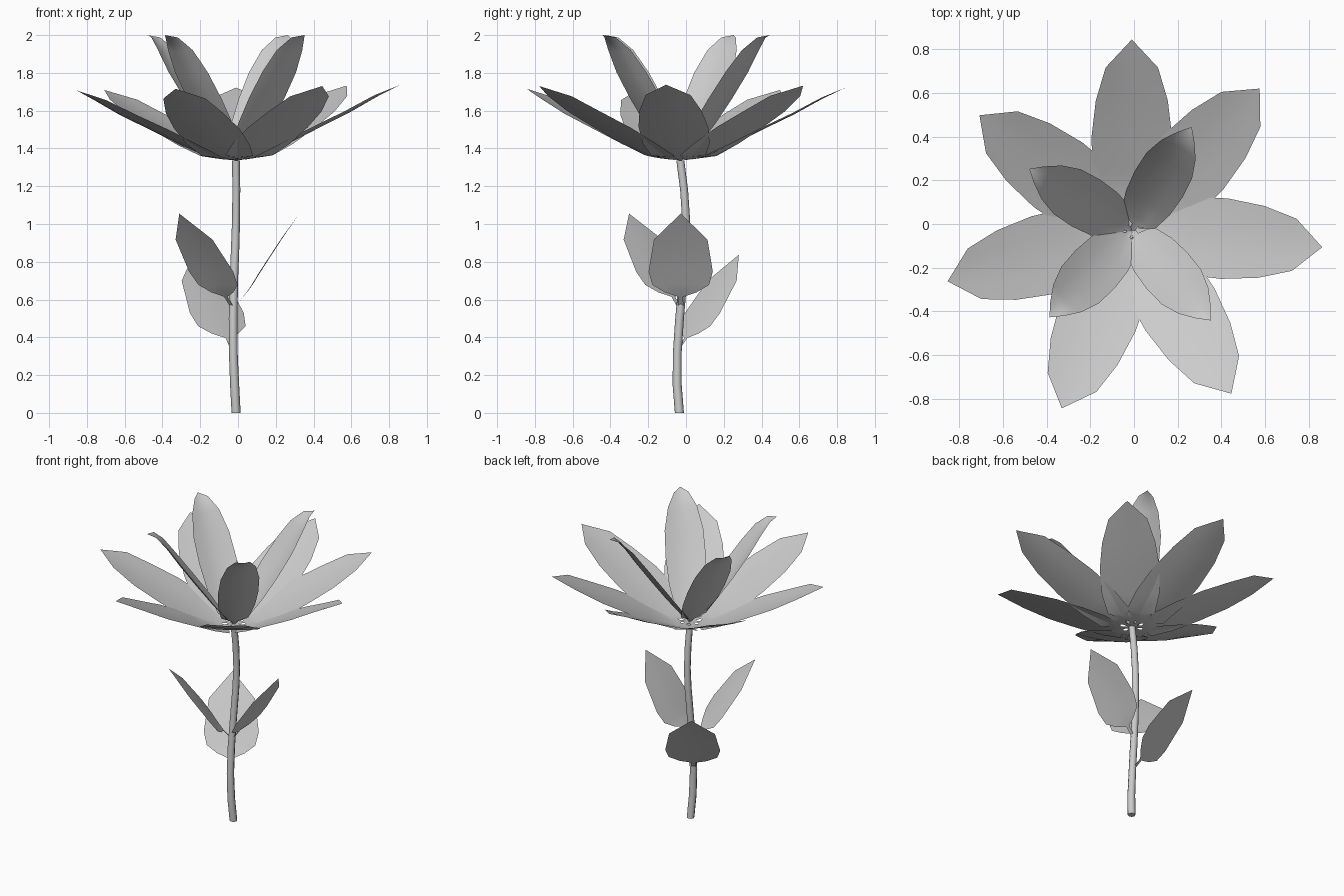
import bpy, bmesh
from math import cos, sin, pi, radians, hypot
from mathutils import Vector

if "Cube" in bpy.data.objects:
    bpy.data.objects.remove(bpy.data.objects["Cube"])


def finish(name, bm, angle):
    me = bpy.data.meshes.new(name)
    bm.to_mesh(me)
    bm.free()
    ob = bpy.data.objects.new(name, me)
    bpy.context.collection.objects.link(ob)
    bpy.ops.object.select_all(action='DESELECT')
    ob.select_set(True)
    bpy.context.view_layer.objects.active = ob
    bpy.ops.object.shade_smooth_by_angle(angle=radians(angle))
    return ob


def blade(name, origin, angle, rows, lift, spread=1.0, tilt=0.0):
    """Cupped sheet: rows of (reach, height, half width), edges raised by lift."""
    bm = bmesh.new()
    a = radians(angle)
    out, side = Vector((cos(a), sin(a), 0)), Vector((-sin(a), cos(a), 0))
    rows = [(r * spread, z + r * tilt, w) for r, z, w in rows]
    widest = max(r[2] for r in rows)
    grid = []
    for i, (r, z, w) in enumerate(rows):
        p, q = rows[max(i - 1, 0)], rows[min(i + 1, len(rows) - 1)]
        dr, dz = q[0] - p[0], q[1] - p[1]
        n = (out * -dz + Vector((0, 0, dr))) / hypot(dr, dz)
        c = Vector(origin) + out * r + Vector((0, 0, z))
        grid.append([bm.verts.new(c + side * w * t + n * lift * t * t * w / widest)
                     for t in (-1, -0.5, 0, 0.5, 1)])
    for lo, hi in zip(grid, grid[1:]):
        for k in range(4):
            bm.faces.new((lo[k], hi[k], hi[k + 1], lo[k + 1]))
    bmesh.ops.remove_doubles(bm, verts=bm.verts[:], dist=0.0005)
    bmesh.ops.recalc_face_normals(bm, faces=bm.faces[:])
    if sum(f.normal.z for f in bm.faces) < 0:
        bmesh.ops.reverse_faces(bm, faces=bm.faces[:])
    return finish(name, bm, 60)


# Stem: gently bent tapered tube
path = [(-.010, -.035, 0, .024), (-.018, -.047, .15, .024), (-.025, -.046, .32, .023),
        (-.026, -.034, .5, .023), (-.022, -.016, .7, .022), (-.014, -.002, .9, .022),
        (-.010, 0, 1.03, .021), (-.009, -.01, 1.18, .021), (-.01, -.03, 1.335, .021)]
bm = bmesh.new()
rings = [[bm.verts.new((x + r * cos(k * pi / 4), y + r * sin(k * pi / 4), z)) for k in range(8)]
         for x, y, z, r in path]
for lo, hi in zip(rings, rings[1:]):
    for k in range(8):
        bm.faces.new((lo[k], lo[(k + 1) % 8], hi[(k + 1) % 8], hi[k]))
bm.faces.new(rings[0][::-1])
bm.faces.new(rings[-1])
finish("stem", bm, 50)

# Flower: seven spreading outer petals and four upright inner petals
outer = [(0, 0, .012), (.06, .005, .015), (.095, .01, .09), (.13, .016, .145),
         (.26, .075, .178), (.43, .16, .185), (.6, .242, .165), (.75, .325, .12), (.875, .385, 0)]
inner = [(0, 0, .012), (.03, .025, .015), (.06, .055, .085), (.16, .18, .115), (.26, .315, .125),
         (.36, .455, .12), (.44, .575, .09), (.5, .645, .045), (.548, .663, 0)]
for i, a in enumerate((48, 90, 142.9, 195.4, 248.5, 301.4, 355)):
    blade(f"outer_petal_{i + 1}", (-.01, -.03, 1.337), a, outer, .012,
          tilt=.018 * cos(radians(a)))
for i, a in enumerate((60, 149, 226.5, 311.3)):
    blade(f"inner_petal_{i + 1}", (-.01, -.03, 1.337), a, inner, .02)

# Leaves: short stalk, then a broad-based pointed blade
leaf = [(0, 0, .014), (.05, .065, .013), (.072, .09, .085), (.1, .13, .15),
        (.145, .2, .17), (.262, .37, .142), (.365, .505, 0)]
for i, (o, a, s) in enumerate((((-.022, -.028, .55), 0, .95), ((-.025, -.03, .55), 223.5, 1.08),
                               ((-.026, -.045, .332), 123, 1.06))):
    blade(f"leaf_{i + 1}", o, a, leaf, -.005, s)
